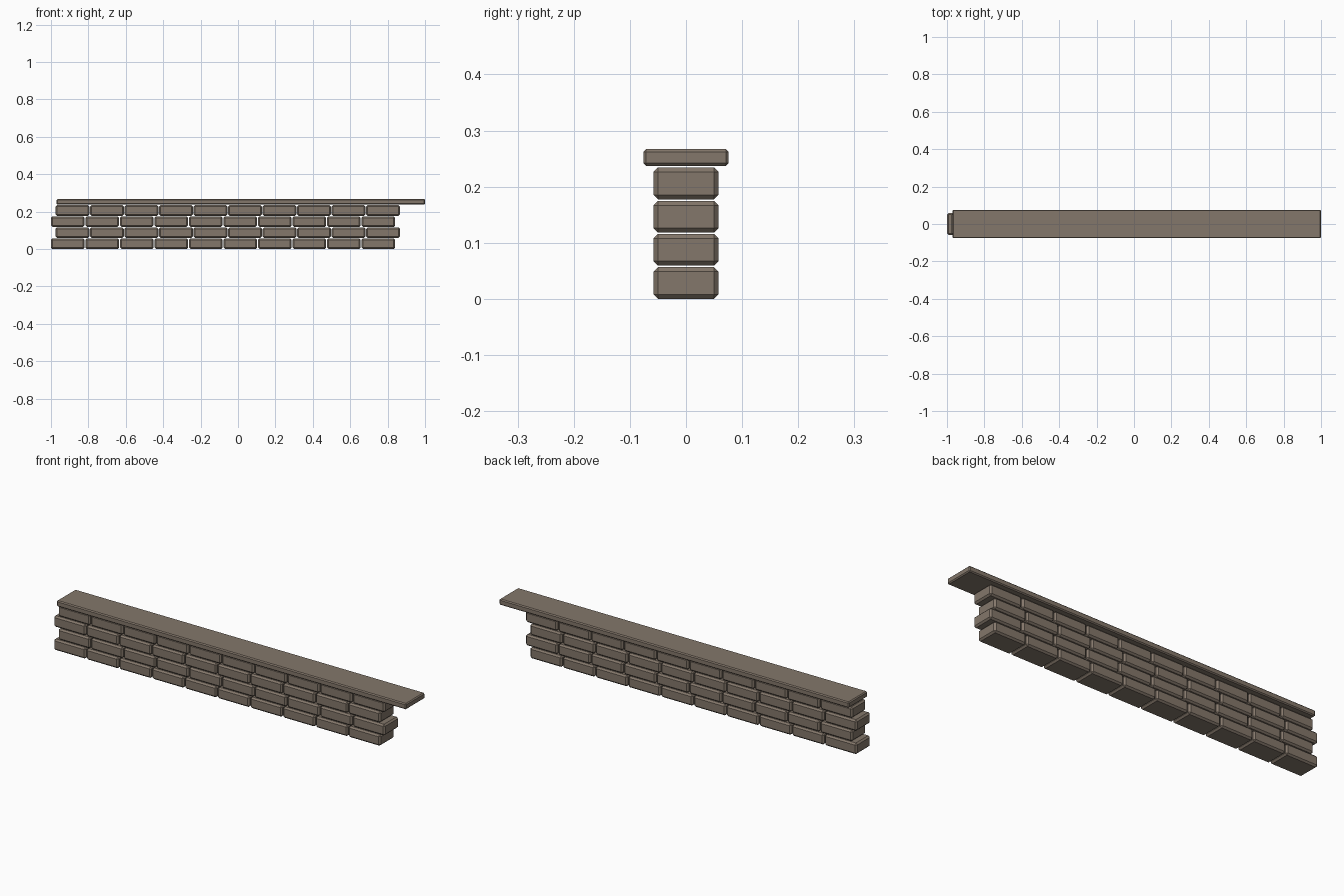
import bpy
import bmesh
from mathutils import Matrix, Vector

cube = bpy.data.objects.get("Cube")
if cube:
    bpy.data.objects.remove(cube, do_unlink=True)

# Stone colour
stone = bpy.data.materials.new("warm_grey_stone")
stone.use_nodes = True
colour = (0.23, 0.185, 0.145, 1)
stone.diffuse_color = colour
bsdf = next(n for n in stone.node_tree.nodes if n.type == 'BSDF_PRINCIPLED')
bsdf.inputs["Base Color"].default_value = colour
bsdf.inputs["Roughness"].default_value = 0.9


def block(name, low, high, chamfer):
    """Box between two corners with chamfered edges."""
    low, high = Vector(low), Vector(high)
    mesh = bpy.data.meshes.new(name)
    bm = bmesh.new()
    bmesh.ops.create_cube(bm, size=1, matrix=Matrix.Diagonal((*(high - low), 1)))
    bmesh.ops.bevel(bm, geom=bm.edges[:], offset=chamfer, segments=1,
                    affect='EDGES', profile=0.5)
    bm.to_mesh(mesh)
    bm.free()
    mesh.materials.append(stone)
    obj = bpy.data.objects.new(name, mesh)
    obj.location = (low + high) / 2
    bpy.context.collection.objects.link(obj)
    return obj


# Staggered courses of bricks
PITCH, LENGTH = 0.1845, 0.18
COURSE, HEIGHT = 0.0592, 0.0565
DEPTH = 0.058
for row in range(4):
    start = -1 + (0.025 if row % 2 else 0)
    z = row * COURSE
    for col in range(10):
        x = start + col * PITCH
        block(f"brick_{row + 1}_{col + 1}", (x, -DEPTH, z),
              (x + LENGTH, DEPTH, z + HEIGHT), 0.008)

# Overhanging coping slab
block("coping_slab", (-0.97, -0.076, 0.237), (1, 0.076, 0.267), 0.005)
